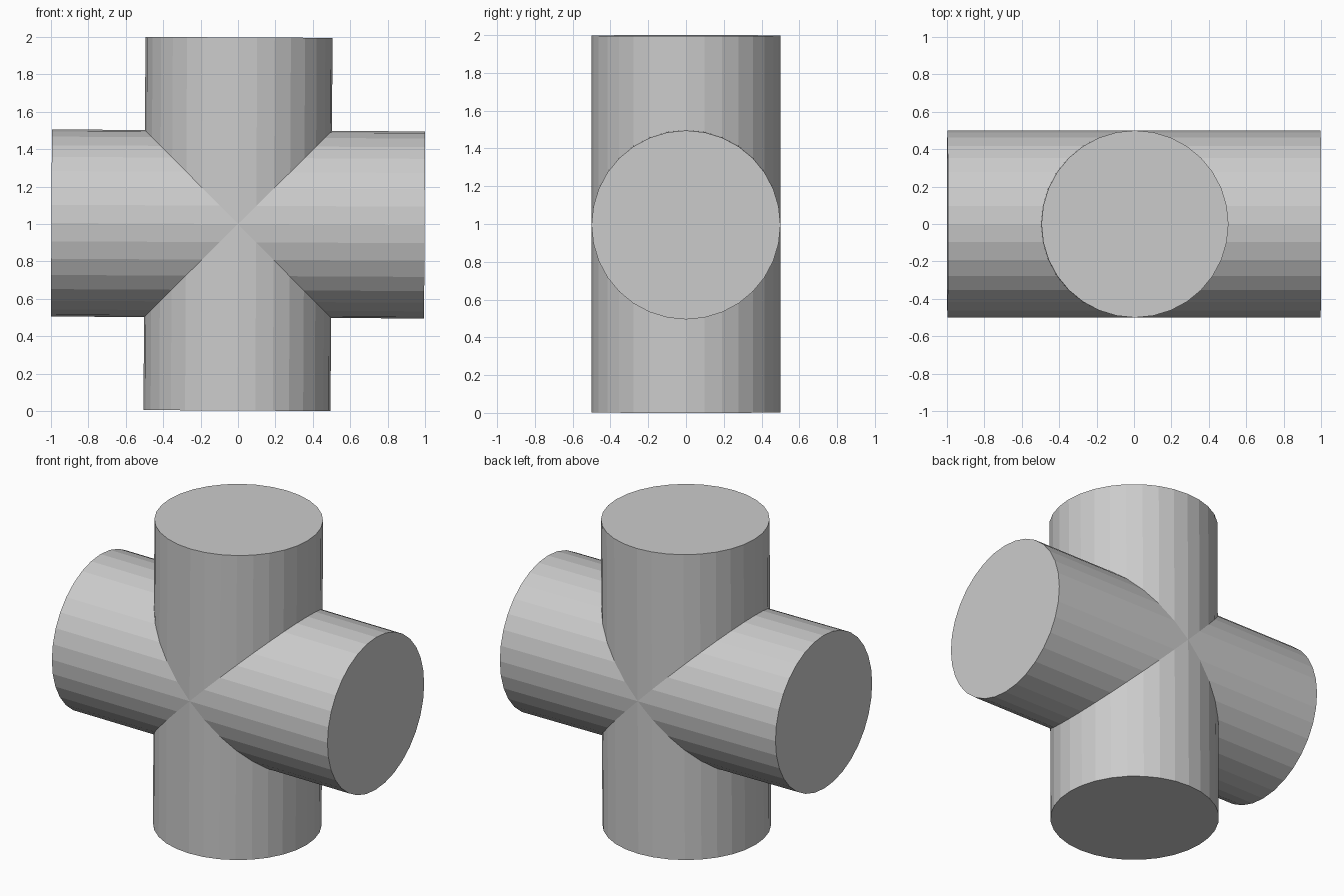
import bpy, bmesh, math
from mathutils import Matrix, Vector

if "Cube" in bpy.data.objects:
    bpy.data.objects.remove(bpy.data.objects["Cube"])

SIDES, RADIUS, REACH = 32, 0.5, 0.995
TILT = math.radians(0.3)

grey = bpy.data.materials.new("light grey")
grey.diffuse_color = (0.6, 0.6, 0.6, 1)
grey.use_nodes = True
grey.node_tree.nodes["Principled BSDF"].inputs["Base Color"].default_value = grey.diffuse_color

bm = bmesh.new()

# Four arms, each mitred at 45 degrees so they meet in a clean cross joint
for quarter in range(4):
    turn = Matrix.Rotation(quarter * math.pi / 2, 4, 'Y')
    inner, outer = [], []
    for i in range(SIDES):
        a = 2 * math.pi * i / SIDES
        y, z = RADIUS * math.cos(a), RADIUS * math.sin(a)
        inner.append(bm.verts.new(turn @ Vector((abs(z), y, z))))
        outer.append(bm.verts.new(turn @ Vector((REACH + 0.0025, y, z))))
    for i in range(SIDES):
        j = (i + 1) % SIDES
        bm.faces.new((inner[i], inner[j], outer[j], outer[i]))
    bm.faces.new(outer)

# Weld the joint, tilt slightly and stand it on the ground
bmesh.ops.remove_doubles(bm, verts=bm.verts, dist=1e-5)
bmesh.ops.recalc_face_normals(bm, faces=bm.faces)
bmesh.ops.rotate(bm, verts=bm.verts, cent=(0, 0, 0), matrix=Matrix.Rotation(TILT, 3, 'Y'))
bmesh.ops.translate(bm, verts=bm.verts, vec=(0, 0, -min(v.co.z for v in bm.verts)))

mesh = bpy.data.meshes.new("pipe_cross")
bm.to_mesh(mesh)
bm.free()
mesh.materials.append(grey)
bpy.context.collection.objects.link(bpy.data.objects.new("pipe_cross", mesh))
